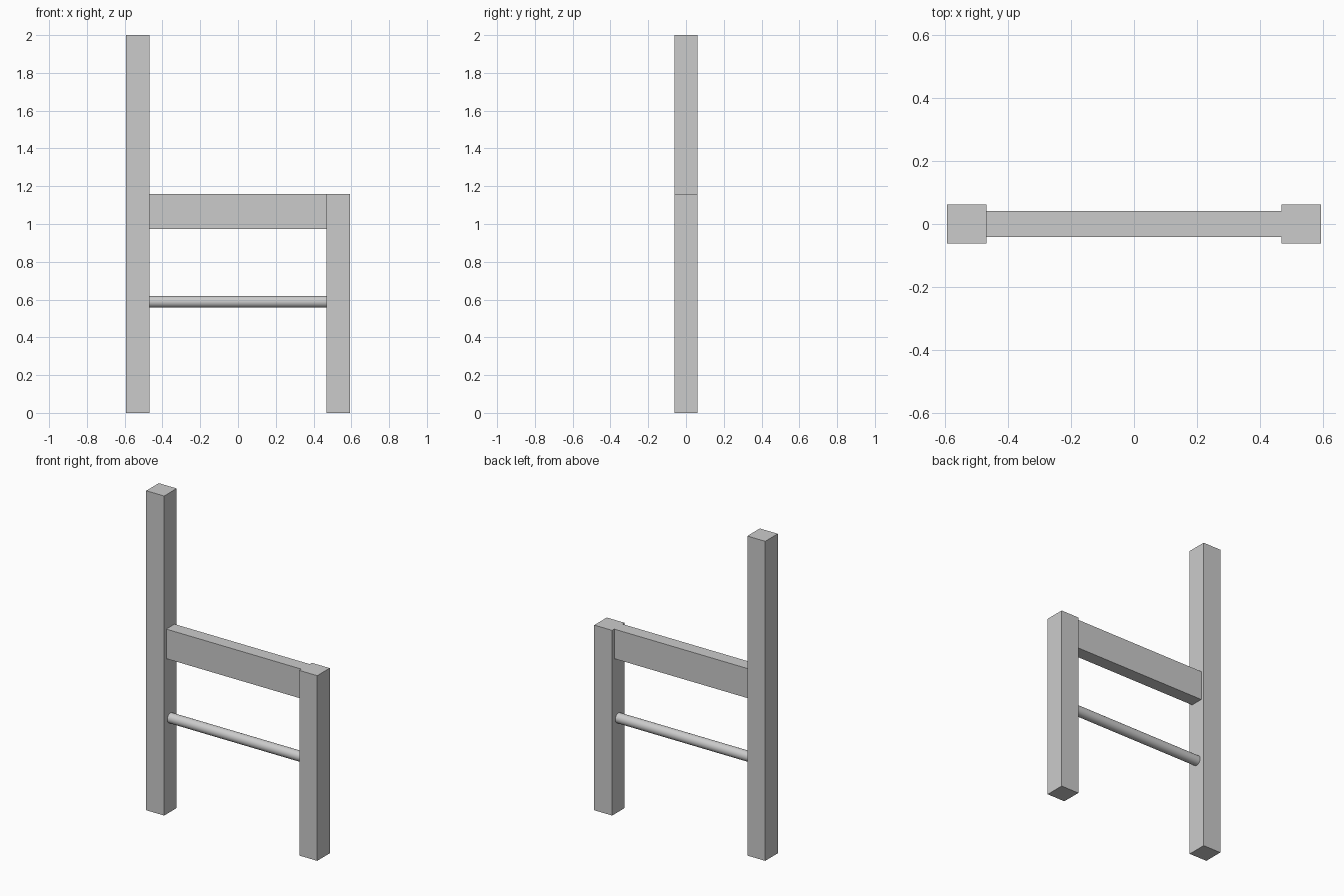
import bpy, math

if "Cube" in bpy.data.objects:
    bpy.data.objects.remove(bpy.data.objects["Cube"])


def box(name, x0, x1, y0, y1, z0, z1):
    bpy.ops.mesh.primitive_cube_add(size=1, location=((x0 + x1) / 2, (y0 + y1) / 2, (z0 + z1) / 2))
    ob = bpy.context.object
    ob.name = name
    ob.scale = (x1 - x0, y1 - y0, z1 - z0)
    bpy.ops.object.transform_apply(location=False, rotation=False, scale=True)
    return ob


OUTER, INNER, HALF = 0.592, 0.468, 0.062
LOW_TOP = 1.159

# Square posts: tall on the left, short on the right
box("tall_post", -OUTER, -INNER, -HALF, HALF, 0, 2)
box("short_post", INNER, OUTER, -HALF, HALF, 0, LOW_TOP)

# Wide rail flush with the top of the short post
box("upper_rail", -INNER, INNER, -0.041, 0.041, 0.974, LOW_TOP)

# Round rung between the posts
bpy.ops.mesh.primitive_cylinder_add(vertices=32, radius=0.031, depth=2 * INNER,
                                    location=(0, 0, 0.588), rotation=(0, math.pi / 2, 0))
bpy.context.object.name = "round_rung"
bpy.ops.object.shade_smooth_by_angle(angle=math.radians(35))
